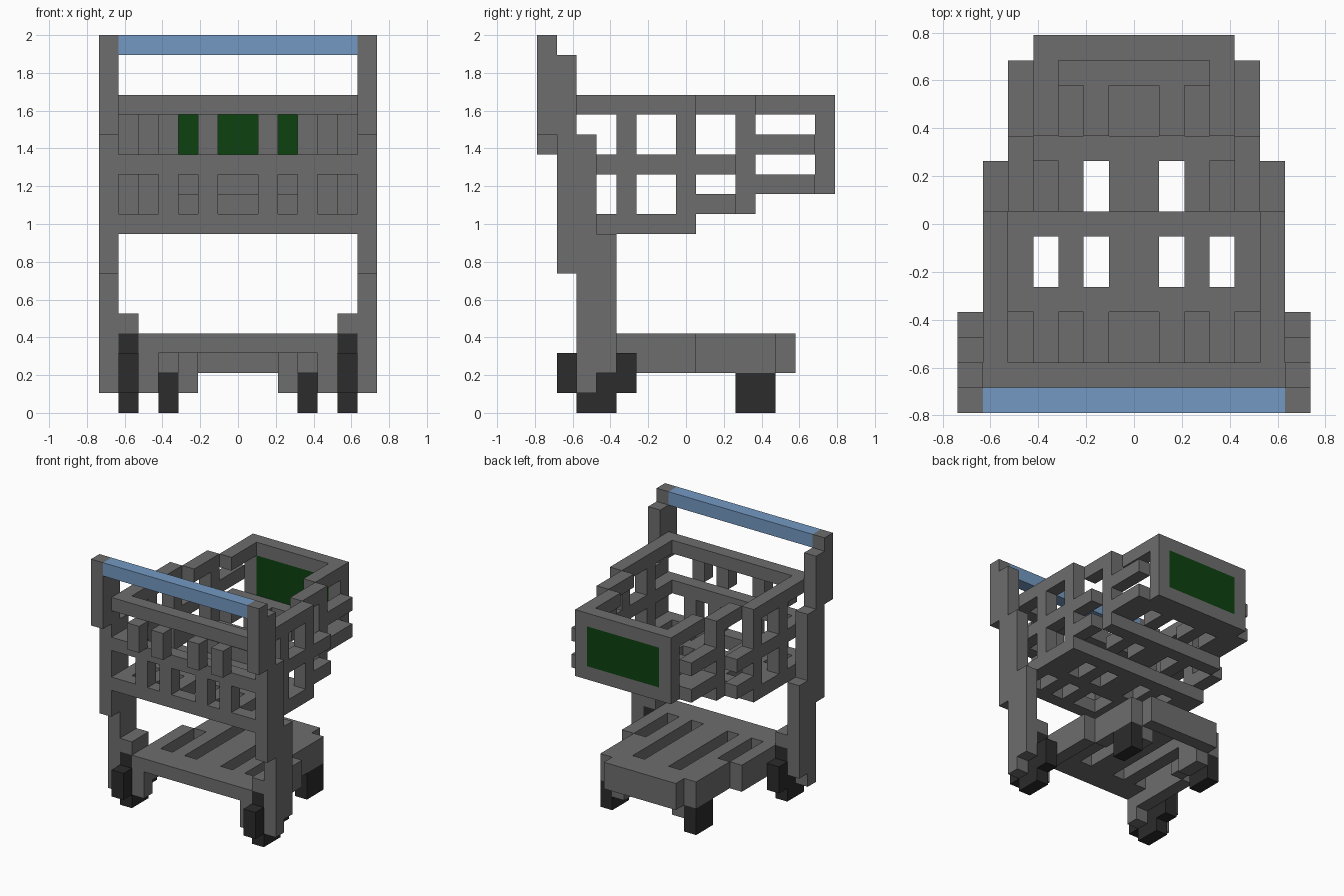
import bpy, bmesh
from mathutils import Matrix, Vector

cube = bpy.data.objects.get("Cube")
if cube:
    bpy.data.objects.remove(cube, do_unlink=True)

U = 2 / 19           # size of one block
NX, NY = 14, 15      # blocks across and deep


def material(name, rgb):
    m = bpy.data.materials.new(name)
    m.use_nodes = True
    m.diffuse_color = (*rgb, 1)
    b = m.node_tree.nodes["Principled BSDF"]
    b.inputs["Base Color"].default_value = (*rgb, 1)
    b.inputs["Roughness"].default_value = 0.8
    return m


GREY = material("frame grey", (0.155, 0.155, 0.155))
BLUE = material("handle blue", (0.175, 0.32, 0.54))
GREEN = material("panel green", (0.004, 0.055, 0.005))
BLACK = material("wheel black", (0.025, 0.025, 0.025))


def part(name, boxes, mat=GREY, mirror=False):
    """Boxes are block ranges (x0, x1, y0, y1, z0, z1)."""
    bm = bmesh.new()
    boxes = list(boxes)
    if mirror:
        boxes += [(NX - b[1], NX - b[0], *b[2:]) for b in boxes]
    for x0, x1, y0, y1, z0, z1 in boxes:
        c = Vector(((x0 + x1 - NX) / 2, (y0 + y1 - NY) / 2, (z0 + z1) / 2)) * U
        s = Vector((x1 - x0, y1 - y0, z1 - z0)) * U
        bmesh.ops.create_cube(bm, size=1, matrix=Matrix.Translation(c) @ Matrix.Diagonal((*s, 1)))
    me = bpy.data.meshes.new(name)
    bm.to_mesh(me)
    bm.free()
    me.materials.append(mat)
    ob = bpy.data.objects.new(name, me)
    bpy.context.collection.objects.link(ob)
    return ob


WIRES = (3, 5, 8, 10)                          # narrow bars
GAPS = ((4, 5), (6, 8), (9, 10))               # wider slats between them
SIDE_GAPS = ((2, 3),) + GAPS + ((11, 12),)

# Handle and stepped uprights
part("handle", [(1, 13, 0, 1, 18, 19)], BLUE)
part("uprights", [(0, 1, 0, 1, 14, 19), (0, 1, 1, 2, 7, 18),
                  (0, 1, 2, 3, 1, 14), (0, 1, 3, 4, 2, 9)], mirror=True)

# Basket panel below the handle
part("front_rails", [(1, 13, 1, 2, z, z + 1) for z in (9, 12, 15)])
part("front_upper_bars", [(i, i + 1, 0, 1, 13, 15) for i in WIRES])
part("front_lower_bars", [(i, i + 1, 1, 2, 10, 12) for i in WIRES])

# Basket sides, narrowing in three sections
part("side_wide", [(1, 2, 2, 8, 15, 16), (1, 2, 2, 8, 9, 10),
                   (1, 2, 2, 4, 12, 13), (1, 2, 5, 7, 12, 13),
                   (1, 2, 4, 5, 10, 15), (1, 2, 7, 8, 10, 15)], mirror=True)
part("side_middle", [(2, 3, 8, 11, 15, 16), (2, 3, 10, 11, 11, 15),
                     (1, 2, 8, 10, 12, 13), (1, 2, 8, 10, 10, 11)], mirror=True)
part("side_narrow", [(3, 4, 11, 14, 15, 16), (2, 3, 11, 14, 13, 14),
                     (2, 3, 11, 14, 11, 12)], mirror=True)

# Stepped basket floor
part("floor_low", [(2, 12, 4, 5, 9, 10), (2, 12, 7, 8, 9, 10)]
     + [(i, i + 1, 2, 4, 9, 10) for i in WIRES]
     + [(a, b, 5, 7, 9, 10) for a, b in SIDE_GAPS])
part("floor_middle", [(2, 12, 10, 11, 10, 11)]
     + [(a, b, 8, 10, 10, 11) for a, b in GAPS])
part("floor_high", [(3, 11, 13, 14, 11, 12)]
     + [(i, i + 1, 11, 13, 11, 12) for i in WIRES])

# Basket end with coloured panel
part("end_frame", [(3, 11, 14, 15, 11, 12), (3, 11, 14, 15, 15, 16),
                   (3, 4, 14, 15, 12, 15), (10, 11, 14, 15, 12, 15)])
part("end_panel", [(4, 10, 14, 15, 12, 15)], GREEN)

# Lower shelf
part("shelf_frame", [(2, 3, 4, 8, 2, 4), (3, 4, 8, 12, 2, 4)], mirror=True)
part("shelf_ends", [(3, 11, 2, 4, 3, 4), (4, 10, 12, 13, 2, 4), (4, 10, 11, 12, 3, 4)])
part("shelf_slats", [(a, b, 4, 11, 3, 4) for a, b in GAPS])

# Wheels with their forks
part("front_forks", [(2, 3, 2, 3, 1, 4), (2, 3, 3, 4, 2, 4), (1, 2, 2, 4, 4, 5),
                     (2, 3, 2, 4, 4, 5)][:3], mirror=True)
part("front_wheels", [(1, 2, 1, 5, 1, 3), (1, 2, 2, 4, 0, 1), (1, 2, 2, 4, 3, 4)],
     BLACK, mirror=True)
part("rear_forks", [(4, 5, 10, 12, 1, 3)], mirror=True)
part("rear_wheels", [(3, 4, 10, 12, 0, 2)], BLACK, mirror=True)
